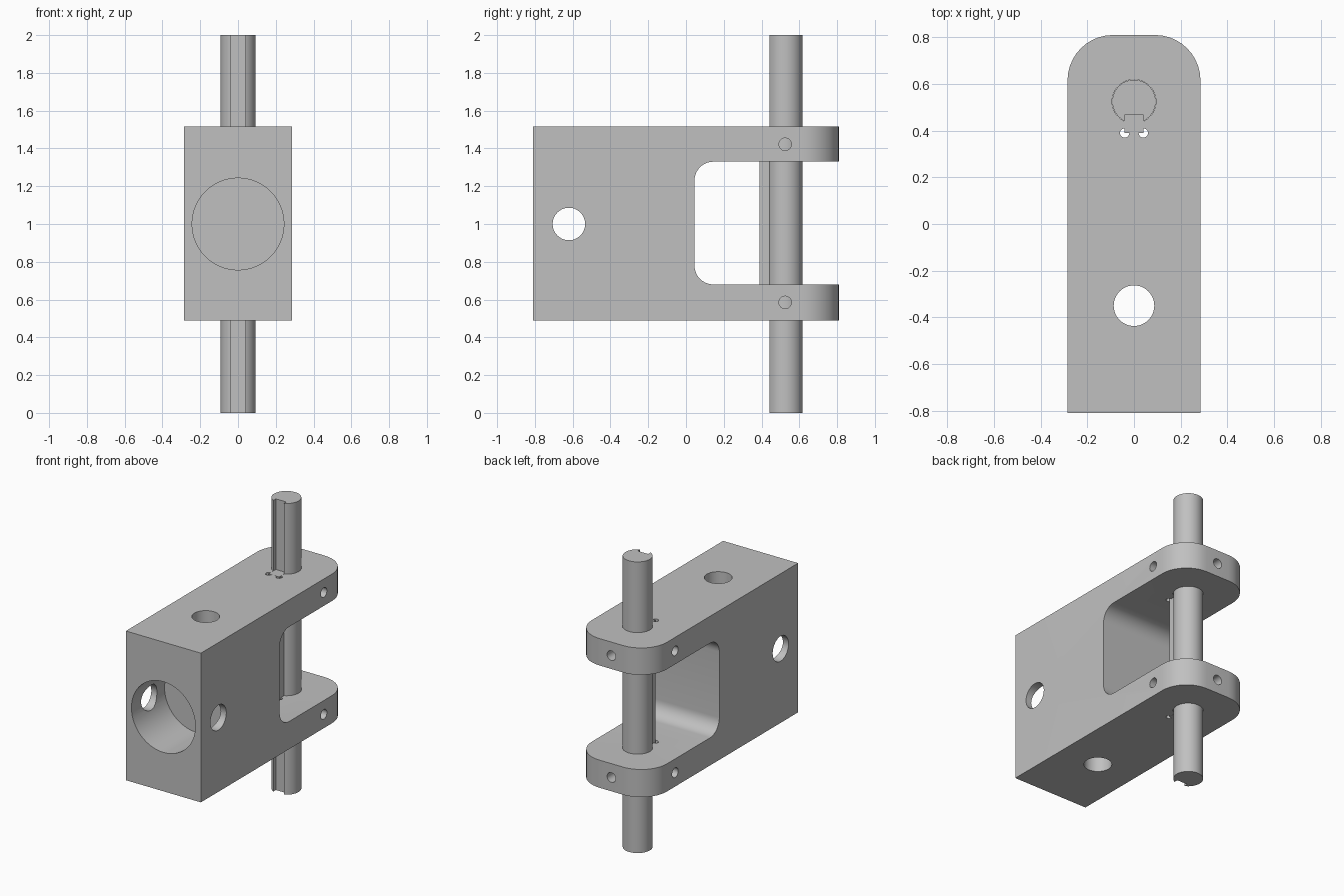
import bpy, bmesh, math
from mathutils import Matrix, Vector

cube = bpy.data.objects.get("Cube")
if cube:
    bpy.data.objects.remove(cube)

steel = bpy.data.materials.new("plain grey metal")
steel.use_nodes = True
GREY = (0.53, 0.53, 0.53, 1)
steel.diffuse_color = GREY
steel.node_tree.nodes["Principled BSDF"].inputs["Base Color"].default_value = GREY


def make(name, bm):
    bmesh.ops.recalc_face_normals(bm, faces=bm.faces)
    mesh = bpy.data.meshes.new(name)
    bm.to_mesh(mesh)
    bm.free()
    mesh.materials.append(steel)
    ob = bpy.data.objects.new(name, mesh)
    bpy.context.collection.objects.link(ob)
    return ob


def box(name, lo, hi, round_edge=None, radius=0.1):
    """Box between two corners; edges accepted by round_edge are filleted."""
    lo, hi = Vector(lo), Vector(hi)
    bm = bmesh.new()
    bmesh.ops.create_cube(bm, size=1)
    for v in bm.verts:
        v.co = (lo + hi) / 2 + v.co * (hi - lo)
    if round_edge:
        edges = [e for e in bm.edges if round_edge(*e.verts)]
        bmesh.ops.bevel(bm, geom=edges, offset=radius, segments=10,
                        profile=0.5, affect='EDGES')
    return make(name, bm)


def rod(name, start, end, radius, sides=48):
    start, end = Vector(start), Vector(end)
    axis = end - start
    bm = bmesh.new()
    turn = axis.to_track_quat('Z', 'Y').to_matrix().to_4x4()
    bmesh.ops.create_cone(bm, cap_ends=True, segments=sides, radius1=radius,
                          radius2=radius, depth=axis.length,
                          matrix=Matrix.Translation((start + end) / 2) @ turn)
    return make(name, bm)


def cut(target, cutters):
    for c in cutters:
        c.hide_render = True
        mod = target.modifiers.new("cut", 'BOOLEAN')
        mod.operation, mod.solver, mod.object = 'DIFFERENCE', 'EXACT', c
    bpy.context.view_layer.update()
    graph = bpy.context.evaluated_depsgraph_get()
    mesh = bpy.data.meshes.new_from_object(target.evaluated_get(graph))
    target.modifiers.clear()
    target.data = mesh
    for c in cutters:
        bpy.data.objects.remove(c)


HALF, LENGTH = 0.285, 0.81
BOTTOM, TOP, MID = 0.49, 1.515, 1.0
SHAFT_Y, SHAFT_R, KEY_W, KEY_Y = 0.525, 0.093, 0.04, 0.39

# Fork block with rounded back corners
body = box("fork_block", (-HALF, -LENGTH, BOTTOM), (HALF, LENGTH, TOP),
           lambda a, b: a.co.y > 0 and b.co.y > 0 and abs(a.co.z - b.co.z) > 0.1, 0.195)

# Open slot, front socket, cross holes, shaft bore and key slot
cutters = [
    box("slot", (-0.5, 0.045, 0.68), (0.5, 1, 1.33),
        lambda a, b: a.co.y < 0.1 and b.co.y < 0.1 and abs(a.co.x - b.co.x) > 0.1),
    rod("socket", (0, -1, MID), (0, -0.45, MID), 0.243, 64),
    rod("side_hole", (-0.5, -0.62, MID), (0.5, -0.62, MID), 0.086),
    rod("upright_hole", (0, -0.35, 0.3), (0, -0.35, 1.7), 0.087),
    rod("shaft_bore", (0, SHAFT_Y, 0.3), (0, SHAFT_Y, 1.7), SHAFT_R + 0.001),
    box("key_slot", (-KEY_W - 0.001, KEY_Y - 0.001, 0.3), (KEY_W + 0.001, SHAFT_Y, 1.7)),
]
# Relief holes at the key slot corners
for x in (-KEY_W, KEY_W):
    cutters.append(rod("relief", (x, KEY_Y, 0.3), (x, KEY_Y, 1.7), 0.02, 20))
# Set screw holes in both arms, from the two sides and the back
for z in (0.585, 1.422):
    for end in ((-0.5, SHAFT_Y, z), (0.5, SHAFT_Y, z), (0, 1, z)):
        cutters.append(rod("screw_hole", (0, SHAFT_Y, z), end, 0.033, 24))
cut(body, cutters)

# Shaft with a full-length keyway, and its key
shaft = rod("shaft", (0, SHAFT_Y, 0), (0, SHAFT_Y, 2), SHAFT_R)
cut(shaft, [box("keyway", (-KEY_W, 0.3, -0.2), (KEY_W, 0.468, 2.2))])
key = box("key", (-KEY_W, KEY_Y, BOTTOM), (KEY_W, 0.468, TOP))

# Smooth curved walls, sharp rims
for ob in (body, shaft, key):
    bpy.ops.object.select_all(action='DESELECT')
    ob.select_set(True)
    bpy.context.view_layer.objects.active = ob
    bpy.ops.object.shade_smooth_by_angle(angle=math.radians(30))
